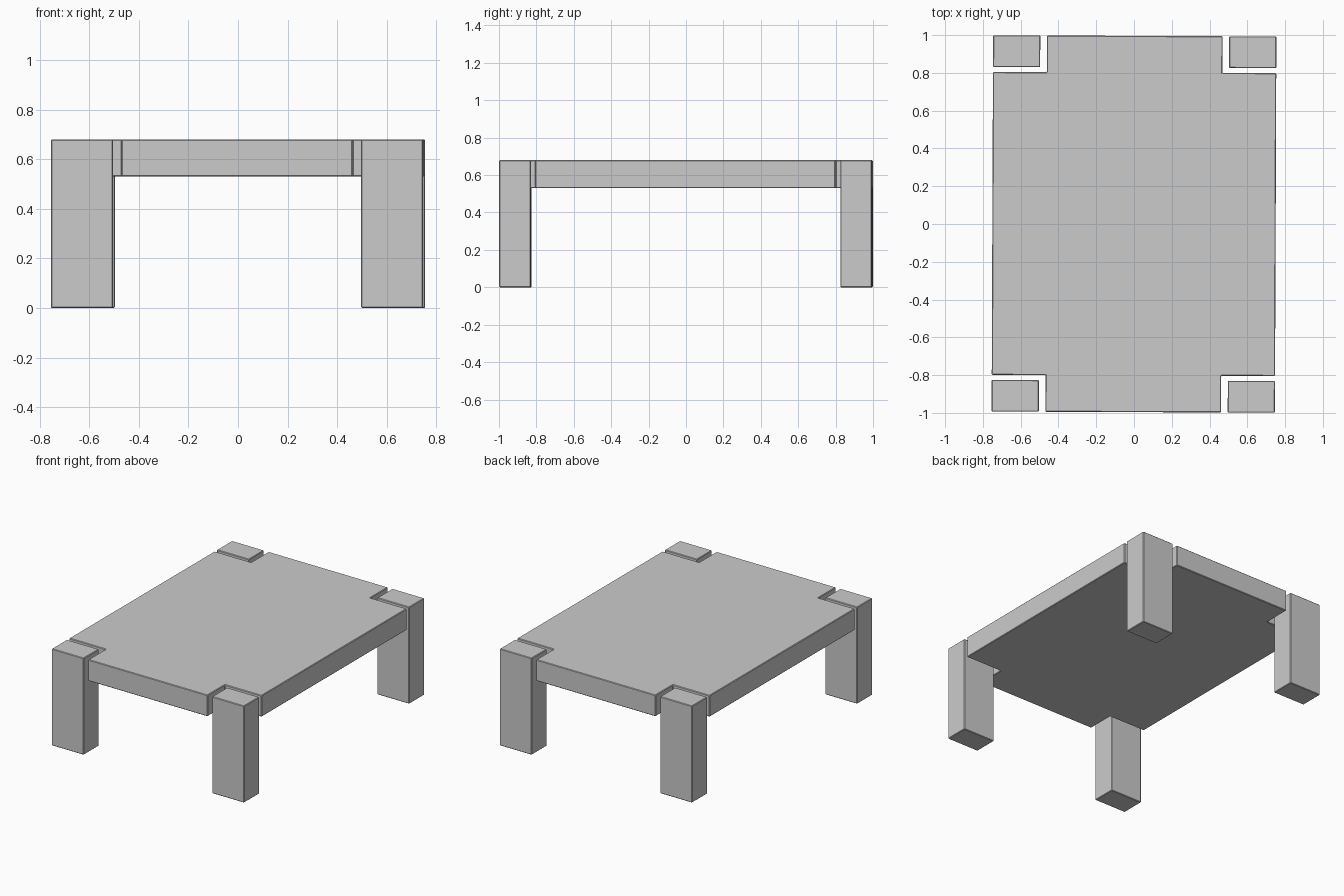
import bpy, bmesh
from mathutils import Matrix

if "Cube" in bpy.data.objects:
    bpy.data.objects.remove(bpy.data.objects["Cube"])

TOP, UNDER = 0.68, 0.53
SKEW = Matrix.Rotation(-0.004, 4, 'Z')  # the whole table sits very slightly turned


def slab(name, outline, z0, z1):
    """Extrude a flat outline upwards and soften its edges a little."""
    bm = bmesh.new()
    face = bm.faces.new([bm.verts.new((x, y, z0)) for x, y in outline])
    out = bmesh.ops.extrude_face_region(bm, geom=[face])
    moved = [g for g in out['geom'] if isinstance(g, bmesh.types.BMVert)]
    bmesh.ops.translate(bm, verts=moved, vec=(0, 0, z1 - z0))
    bmesh.ops.recalc_face_normals(bm, faces=bm.faces[:])
    bm.transform(SKEW)
    mesh = bpy.data.meshes.new(name)
    bm.to_mesh(mesh)
    bm.free()
    obj = bpy.data.objects.new(name, mesh)
    bpy.context.collection.objects.link(obj)
    bevel = obj.modifiers.new("soft_edges", 'BEVEL')
    bevel.width = 0.004
    bevel.segments = 1
    return obj


# Tabletop with a notch cut out of each corner
X, Y, NX, NY = 0.75, 0.996, 0.465, 0.802
corner = [(X, NY), (NX, NY), (NX, Y)]
outline = (corner
           + [(-x, y) for x, y in reversed(corner)]
           + [(-x, -y) for x, y in corner]
           + [(x, -y) for x, y in reversed(corner)])
slab("tabletop", outline, UNDER, TOP)

# Four legs standing free in the notches
for sy, depth in ((-1, "front"), (1, "back")):
    for sx, side in ((-1, "left"), (1, "right")):
        x0, x1 = sorted((sx * 0.50, sx * 0.75))
        y0, y1 = sorted((sy * 0.828, sy * 0.996))
        slab(f"{depth}_{side}_leg",
             [(x0, y0), (x1, y0), (x1, y1), (x0, y1)], 0, TOP)
